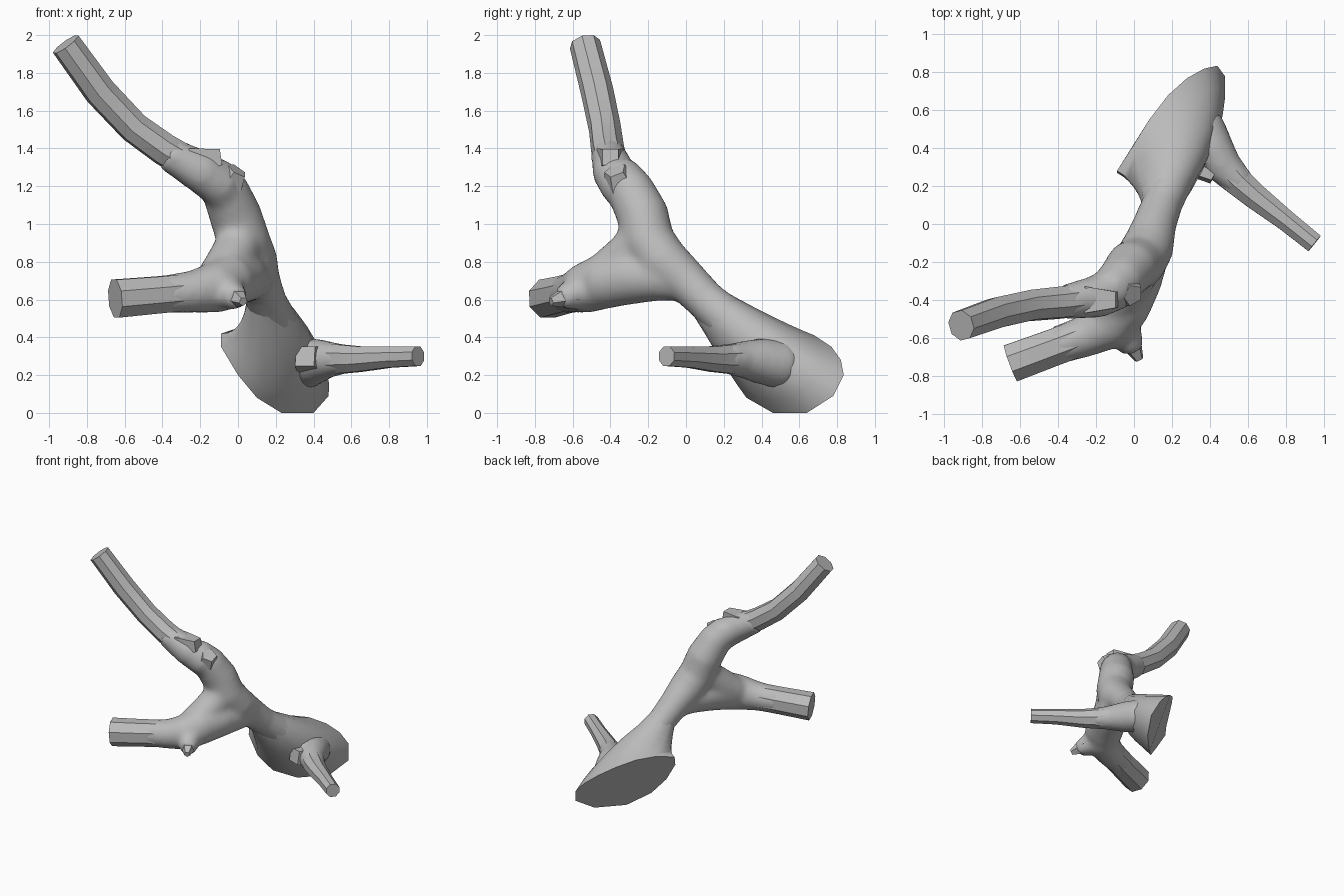
import bpy, bmesh, math
from mathutils import Vector

if "Cube" in bpy.data.objects:
    bpy.data.objects.remove(bpy.data.objects["Cube"], do_unlink=True)

# One plain grey for the whole branch
wood = bpy.data.materials.new("plain grey wood")
wood.use_nodes = True
GREY = (0.5, 0.5, 0.5, 1)
wood.diffuse_color = GREY
wood.node_tree.nodes["Principled BSDF"].inputs["Base Color"].default_value = GREY


def loft(name, rings, smooth=40):
    """Skin a list of equal-length point rings and close both ends."""
    bm = bmesh.new()
    loops = [[bm.verts.new(p) for p in ring] for ring in rings]
    n = len(loops[0])
    for a, b in zip(loops, loops[1:]):
        for i in range(n):
            j = (i + 1) % n
            bm.faces.new((a[i], a[j], b[j], b[i]))
    bm.faces.new(loops[0])
    bm.faces.new(loops[-1])
    bmesh.ops.recalc_face_normals(bm, faces=bm.faces)
    mesh = bpy.data.meshes.new(name)
    bm.to_mesh(mesh)
    bm.free()
    mesh.materials.append(wood)
    obj = bpy.data.objects.new(name, mesh)
    bpy.context.collection.objects.link(obj)
    bpy.ops.object.select_all(action='DESELECT')
    obj.select_set(True)
    bpy.context.view_layer.objects.active = obj
    bpy.ops.object.shade_smooth_by_angle(angle=math.radians(smooth))
    return obj


def tube(name, rows, sides=8, smooth=40):
    """Sweep a polygon along (x, y, z, radius) rows."""
    pts = [Vector(r[:3]) for r in rows]
    rings, u = [], None
    for k, p in enumerate(pts):
        t = Vector((0, 0, 0))
        if k > 0:
            t += (p - pts[k - 1]).normalized()
        if k < len(pts) - 1:
            t += (pts[k + 1] - p).normalized()
        t.normalize()
        if u is None:
            u = Vector((0, 0, 1)) if abs(t.z) < 0.9 else Vector((1, 0, 0))
        u = (u - t * u.dot(t)).normalized()
        v = t.cross(u)
        r = rows[k][3]
        rings.append([p + r * (u * math.cos(a) + v * math.sin(a))
                      for a in ((i + 0.5) * math.tau / sides for i in range(sides))])
    return loft(name, rings, smooth)


# Flared foot: flat slanted cut, narrowing in a curve to the trunk
cut = [Vector(p) for p in (
    (0.40, 0.64, 0.0), (0.48, 0.78, 0.09), (0.44, 0.835, 0.20), (0.37, 0.82, 0.28),
    (0.28, 0.77, 0.35), (0.18, 0.68, 0.41), (0.08, 0.55, 0.45), (0.0, 0.42, 0.45),
    (-0.09, 0.28, 0.42), (-0.09, 0.27, 0.35), (0.0, 0.26, 0.20), (0.10, 0.32, 0.08),
    (0.23, 0.46, 0.0))]
cut_mid = sum(cut, Vector()) / len(cut)
long_axis = Vector((0.75, 0.58, -0.32)).normalized()


def ring_facing(center, axis, radius, stretch=0):
    """Ring matching the cut's points, stretched along the cut's long axis."""
    c, axis = Vector(center), Vector(axis).normalized()
    out = []
    for p in cut:
        d = p - cut_mid
        d = (d - axis * d.dot(axis)).normalized()
        out.append(c + radius * d + stretch * d.dot(long_axis) * long_axis)
    return out


belly = ring_facing((0.26, 0.35, 0.35), (0.35, -0.75, 0.55), 0.185, 0.11)
neck = ring_facing((0.14, 0.10, 0.595), (-0.1, -0.72, 0.69), 0.097)
foot_rings = []
for t in (0, 0.17, 0.33, 0.5, 0.67, 0.83, 1):
    foot_rings.append([a * (1 - t) ** 2 + b * 2 * t * (1 - t) + c * t * t
                       for a, b, c in zip(cut, belly, neck)])
loft("flared_foot", foot_rings, 50)

# Trunk and the roots of its limbs, fused with soft crotches
core = [
    tube("trunk", [
        (0.24, 0.48, 0.31, 0.11), (0.23, 0.31, 0.42, 0.125), (0.15, 0.11, 0.59, 0.108),
        (0.11, 0.0, 0.70, 0.116), (0.075, -0.12, 0.80, 0.138), (0.03, -0.20, 0.91, 0.142),
        (-0.015, -0.23, 1.05, 0.14), (-0.07, -0.295, 1.18, 0.127),
        (-0.14, -0.36, 1.27, 0.11)], sides=16),
    tube("upper_root", [
        (-0.03, -0.27, 1.10, 0.10), (-0.10, -0.34, 1.21, 0.12), (-0.20, -0.385, 1.28, 0.114),
        (-0.38, -0.415, 1.38, 0.09)], sides=16),
    tube("side_root", [
        (0.10, 0.0, 0.68, 0.09), (0.07, -0.13, 0.715, 0.125), (0.01, -0.28, 0.72, 0.145),
        (-0.06, -0.43, 0.70, 0.15), (-0.13, -0.535, 0.66, 0.135), (-0.25, -0.59, 0.64, 0.112),
        (-0.42, -0.645, 0.625, 0.10)], sides=16),
    tube("fork_web", [
        (0.02, -0.22, 0.98, 0.11), (-0.01, -0.28, 0.86, 0.125), (-0.06, -0.38, 0.76, 0.13),
        (-0.14, -0.48, 0.69, 0.10)], sides=16),
    tube("spike_root", [
        (-0.10, -0.52, 0.65, 0.12), (-0.04, -0.59, 0.63, 0.09), (0.0, -0.67, 0.605, 0.06)],
        sides=12),
    tube("low_root", [
        (0.30, 0.60, 0.24, 0.10), (0.355, 0.50, 0.255, 0.13), (0.41, 0.39, 0.275, 0.122),
        (0.48, 0.295, 0.283, 0.098), (0.58, 0.195, 0.285, 0.076)], sides=16)]
for part in core:
    part.select_set(True)
bpy.context.view_layer.objects.active = core[0]
bpy.ops.object.join()
fuse = core[0].modifiers.new("fuse", 'REMESH')
fuse.mode = 'VOXEL'
fuse.voxel_size = 0.02
fuse.use_smooth_shade = True
soften = core[0].modifiers.new("soften", 'SMOOTH')
soften.factor = 0.5
soften.iterations = 10

# Long upper limb
tube("upper_limb", [
    (-0.16, -0.37, 1.26, 0.07), (-0.27, -0.40, 1.325, 0.09), (-0.39, -0.415, 1.395, 0.089),
    (-0.55, -0.43, 1.51, 0.086), (-0.73, -0.47, 1.70, 0.087), (-0.912, -0.535, 1.952, 0.083)])

# Thick sawn side limb
tube("side_limb", [
    (-0.13, -0.53, 0.66, 0.08), (-0.26, -0.59, 0.64, 0.105), (-0.42, -0.65, 0.625, 0.105),
    (-0.65, -0.735, 0.605, 0.109)])

# Thin low branch growing from the foot
tube("low_branch", [
    (0.39, 0.42, 0.27, 0.07), (0.47, 0.31, 0.283, 0.092), (0.55, 0.222, 0.285, 0.082),
    (0.64, 0.145, 0.285, 0.073), (0.80, 0.02, 0.295, 0.06), (0.953, -0.103, 0.30, 0.056)])

# Broken twig ends: (name, sides, base, tip)
for name, sides, base, tip in (
        ("fork_spike", 5, (-0.03, -0.60, 0.625, 0.075), (0.028, -0.715, 0.59, 0.025)),
        ("crown_knot", 5, (-0.08, -0.33, 1.17, 0.115), (-0.005, -0.375, 1.285, 0.06)),
        ("limb_knot", 4, (-0.25, -0.40, 1.33, 0.10), (-0.09, -0.40, 1.355, 0.06)),
        ("branch_knot", 4, (0.41, 0.40, 0.27, 0.12), (0.355, 0.24, 0.30, 0.075))):
    mid = tuple(0.5 * (a + b) for a, b in zip(base, tip))
    tube(name, [base, mid, tip], sides=sides)
